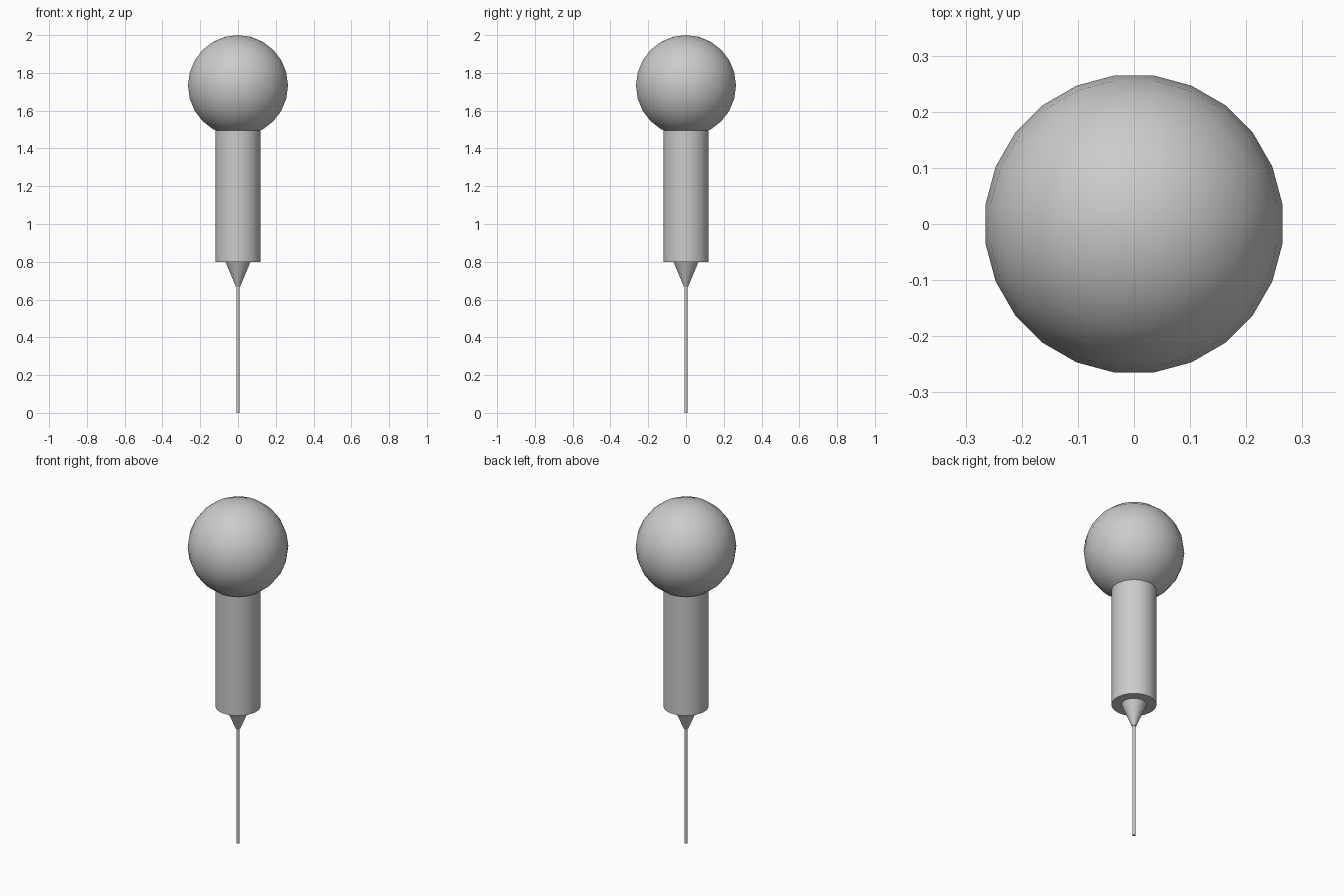
import bpy
from math import pi

cube = bpy.data.objects.get("Cube")
if cube:
    bpy.data.objects.remove(cube, do_unlink=True)

SIDES = 24
TURN = pi / SIDES  # flat facets face the axes

grey = bpy.data.materials.new("plain_grey")
grey.use_nodes = True
colour = (0.6, 0.6, 0.6, 1)
grey.diffuse_color = colour
grey.node_tree.nodes["Principled BSDF"].inputs["Base Color"].default_value = colour


def finish(name):
    obj = bpy.context.object
    obj.name = name
    obj.data.materials.append(grey)
    bpy.ops.object.shade_smooth_by_angle(angle=pi / 6)


def shaft(name, bottom, top, r_bottom, r_top, sides=SIDES):
    """Upright cylinder or tapered cone between two heights."""
    bpy.ops.mesh.primitive_cone_add(
        vertices=sides, radius1=r_bottom, radius2=r_top, depth=top - bottom,
        location=(0, 0, (bottom + top) / 2), rotation=(0, 0, TURN))
    finish(name)


# Round knob on top
RADIUS = 0.267
bpy.ops.mesh.primitive_uv_sphere_add(
    segments=SIDES, ring_count=SIDES // 2, radius=RADIUS,
    location=(0, 0, 2 - RADIUS), rotation=(0, 0, TURN))
finish("knob")

# Grip, tapered collar and thin needle
shaft("grip", 0.8, 1.51, 0.12, 0.12)
shaft("collar", 0.67, 0.8, 0.012, 0.067)
shaft("needle", 0, 0.68, 0.008, 0.008, 12)
